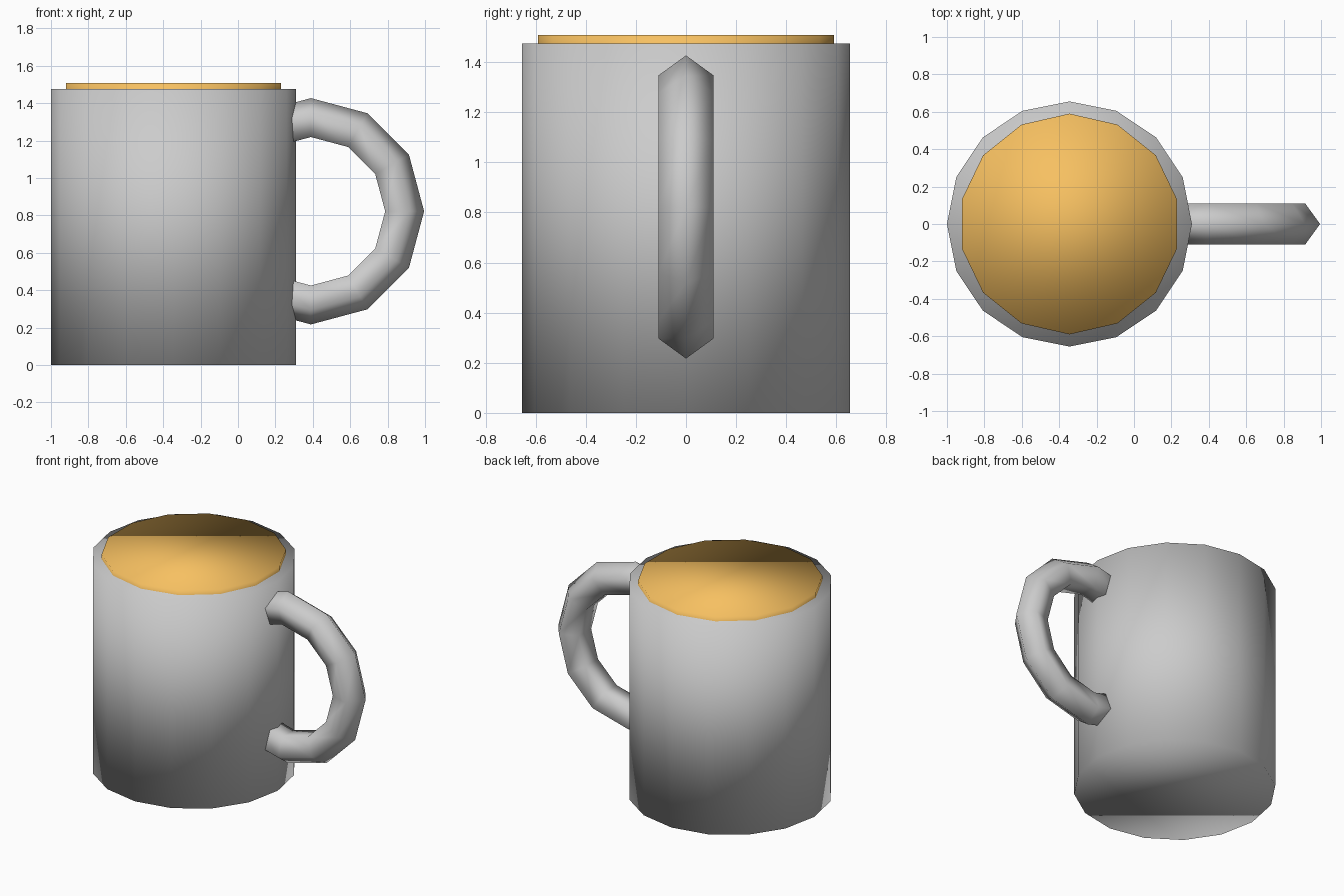
import bpy, bmesh
from math import sin, cos, pi, radians

if "Cube" in bpy.data.objects:
    bpy.data.objects.remove(bpy.data.objects["Cube"])

CX = -0.345  # mug axis


def smooth(obj):
    for p in obj.data.polygons:
        p.use_smooth = True


def cylinder(name, sides, radius, z0, z1):
    bpy.ops.mesh.primitive_cylinder_add(vertices=sides, radius=radius, depth=z1 - z0,
                                        location=(CX, 0, (z0 + z1) / 2))
    obj = bpy.context.object
    obj.name = name
    smooth(obj)
    return obj


# Mug body
cylinder("mug_body", 16, 0.655, 0, 1.475)

# Drink surface, standing slightly above the rim
drink = cylinder("drink", 14, 0.59, 1.40, 1.508)
mat = bpy.data.materials.new("amber_drink")
mat.diffuse_color = (0.93, 0.53, 0.12, 1)
mat.use_nodes = True
mat.node_tree.nodes["Principled BSDF"].inputs["Base Color"].default_value = mat.diffuse_color
drink.data.materials.append(mat)

# Handle: pentagonal section swept round an arc whose ends sit inside the body
R, r, hx, hz = 0.49, 0.115, 0.39, 0.822
bm = bmesh.new()
rings = []
for deg in range(-120, 121, 30):
    a = radians(deg)
    ring = []
    for i in range(5):
        b = 2 * pi * i / 5
        d = R + r * cos(b)
        ring.append(bm.verts.new((hx + d * cos(a), r * sin(b), hz + d * sin(a))))
    rings.append(ring)
for p, q in zip(rings, rings[1:]):
    for i in range(5):
        j = (i + 1) % 5
        bm.faces.new((p[i], p[j], q[j], q[i]))
bm.faces.new(rings[0])
bm.faces.new(rings[-1])
bmesh.ops.recalc_face_normals(bm, faces=bm.faces)
mesh = bpy.data.meshes.new("handle")
bm.to_mesh(mesh)
bm.free()
handle = bpy.data.objects.new("handle", mesh)
bpy.context.collection.objects.link(handle)
smooth(handle)
